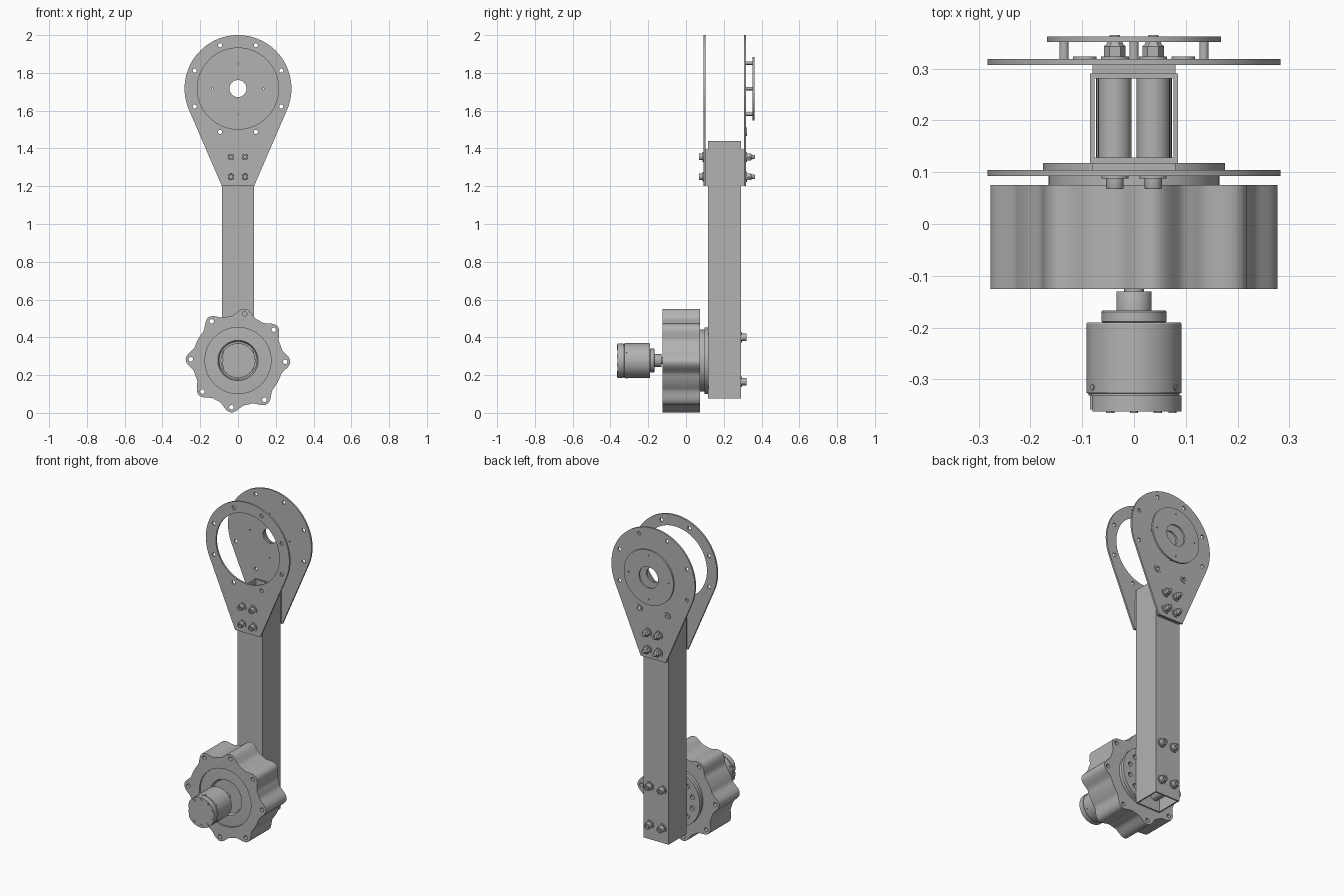
import bpy, bmesh
from math import sin, cos, pi, radians, atan2, acos, hypot

if "Cube" in bpy.data.objects:
    bpy.data.objects.remove(bpy.data.objects["Cube"])

grey = bpy.data.materials.new("machined grey")
grey.use_nodes = True
grey.diffuse_color = (0.45, 0.45, 0.45, 1)
grey.node_tree.nodes["Principled BSDF"].inputs["Base Color"].default_value = (0.45, 0.45, 0.45, 1)


def finish(obj):
    bpy.ops.object.select_all(action='DESELECT')
    obj.select_set(True)
    bpy.context.view_layer.objects.active = obj
    if obj.type == 'CURVE':
        bpy.ops.object.convert(target='MESH')
        obj = bpy.context.view_layer.objects.active
    obj.data.materials.clear()
    obj.data.materials.append(grey)
    bpy.ops.object.shade_smooth_by_angle(angle=radians(32))
    return obj


def circle(x, z, r, n=64):
    return [(x + r * cos(2 * pi * i / n), z + r * sin(2 * pi * i / n)) for i in range(n)]


def plate(name, loops, a, b, upright=True):
    """Outline with holes, extruded from a to b along y (or along z)."""
    cu = bpy.data.curves.new(name, 'CURVE')
    cu.dimensions = '2D'
    cu.fill_mode = 'BOTH'
    cu.extrude = (b - a) / 2
    for loop in loops:
        s = cu.splines.new('POLY')
        s.points.add(len(loop) - 1)
        for p, (u, v) in zip(s.points, loop):
            p.co = (u, v, 0, 1)
        s.use_cyclic_u = True
    obj = bpy.data.objects.new(name, cu)
    bpy.context.collection.objects.link(obj)
    mid = (a + b) / 2
    obj.location = (0, mid, 0) if upright else (0, 0, mid)
    if upright:
        obj.rotation_euler.x = pi / 2
    return finish(obj)


def turned(name, x, z, profile, n=48):
    """Solid of revolution about a y-directed axis; profile is (radius, y)."""
    bm = bmesh.new()
    rings = []
    for r, y in profile:
        rings.append([bm.verts.new((u, y, v)) for u, v in circle(x, z, r, n)])
    for lo, hi in zip(rings, rings[1:]):
        for i in range(n):
            j = (i + 1) % n
            bm.faces.new((lo[i], lo[j], hi[j], hi[i]))
    bm.faces.new(rings[0])
    bm.faces.new(rings[-1])
    bmesh.ops.recalc_face_normals(bm, faces=bm.faces)
    me = bpy.data.meshes.new(name)
    bm.to_mesh(me)
    bm.free()
    obj = bpy.data.objects.new(name, me)
    bpy.context.collection.objects.link(obj)
    return finish(obj)


def rod(name, x, z, r, a, b, n=32):
    return turned(name, x, z, [(r, a), (r, b)], n)


def rect(x0, x1, y0, y1):
    return [(x0, y0), (x1, y0), (x1, y1), (x0, y1)]


# Teardrop end plates
TOP, R, HALF, FOOT = 1.717, 0.283, 0.085, 1.2
dz = FOOT - TOP
start = atan2(dz, HALF) + acos(R / hypot(HALF, dz))
sweep = pi - 2 * start
teardrop = [(R * cos(start + sweep * i / 72), TOP + R * sin(start + sweep * i / 72)) for i in range(73)]
teardrop += [(-HALF, FOOT), (HALF, FOOT)]
rim_holes = []
for k in range(8):
    a = radians(22.5 + 45 * k)
    rim_holes.append(circle(0.248 * cos(a), TOP + 0.248 * sin(a), 0.011, 16))
plate("front_plate", [teardrop, circle(0, TOP, 0.215)] + rim_holes, 0.093, 0.104)

# Back plate, with a small disc held on standoffs
cross = [(0.135 * cos(k * pi / 2), TOP + 0.135 * sin(k * pi / 2)) for k in range(4)]
pins = [circle(x, z, 0.004, 12) for x, z in cross]
plate("back_plate", [teardrop, circle(0, TOP, 0.045)] + rim_holes + pins, 0.307, 0.318)
plate("back_disc", [circle(0, TOP, 0.168), circle(0, TOP, 0.065)] + pins, 0.351, 0.362)
for x, z in cross:
    plate("standoff", [circle(x, z, 0.009, 20), circle(x, z, 0.004, 12)], 0.318, 0.351)
for x in (-0.095, 0.095):
    plate("rim_washer", [circle(x, 1.488, 0.023, 24), circle(x, 1.488, 0.011, 16)], 0.318, 0.323)

# Square tube arm and the shims that space the plates from it
plate("arm_tube", [rect(-0.085, 0.085, 0.117, 0.29), rect(-0.076, 0.076, 0.128, 0.281)],
      0.075, 1.44, upright=False)
plate("front_shim", [rect(-0.08, 0.08, 1.205, 1.395)], 0.104, 0.117)
plate("back_shim", [rect(-0.08, 0.08, 1.205, 1.395)], 0.29, 0.307)

# Upper through bolts with inner spacers, washers and nuts
for x in (-0.037, 0.037):
    for z in (1.355, 1.25):
        rod("spacer", x, z, 0.032, 0.128, 0.281)
        rod("front_washer", x, z, 0.026, 0.088, 0.093)
        turned("bolt_head", x, z, [(0.009, 0.078), (0.009, 0.068), (0.016, 0.068), (0.017, 0.07),
                                   (0.017, 0.088)], 24)
        rod("back_washer", x, z, 0.027, 0.318, 0.323)
        turned("lock_nut", x, z, [(0.021, 0.323), (0.021, 0.343), (0.016, 0.347), (0.014, 0.353)], 6)
        turned("bolt_end", x, z, [(0.011, 0.323), (0.011, 0.361), (0.009, 0.365)], 20)

# Lower bolts
for x in (-0.043, 0.043):
    for z in (0.4, 0.165):
        rod("lower_spacer", x, z, 0.03, 0.128, 0.281)
        rod("lower_washer", x, z, 0.027, 0.29, 0.296)
        turned("lower_bolt_head", x, z, [(0.02, 0.296), (0.02, 0.318), (0.018, 0.321), (0.01, 0.321),
                                         (0.01, 0.312)], 24)

# Lobed gearbox housing: a round body with a raised ear at each bolt hole
HUB = 0.277
ears = [82, 41, -1.5, -56, -98, -139, -181.5, -236]


def housing_radius(deg):
    gap = min(abs((deg - e + 180) % 360 - 180) for e in ears)
    return 0.239 + (0.038 * cos(gap / 17 * pi / 2) ** 2 if gap < 17 else 0)


outline = [(housing_radius(d) * cos(radians(d)), HUB + housing_radius(d) * sin(radians(d)))
           for d in range(0, 360, 2)]
ear_holes = [circle(0.25 * cos(radians(e)), HUB + 0.25 * sin(radians(e)), 0.012, 20) for e in ears]
plate("gear_housing", [outline, circle(0, HUB, 0.175)] + ear_holes, -0.125, 0.075)

# Recessed front face and hub inside the housing
turned("housing_core", 0, HUB, [(0.03, -0.1), (0.1, -0.1), (0.107, -0.118), (0.125, -0.118),
                                (0.175, -0.115), (0.175, 0.07)], 64)

# Output flange against the arm
rod("flange_step", 0, HUB, 0.165, 0.07, 0.1, 64)
flange_holes = [circle(0.13 * cos(radians(15 + 30 * k)), HUB + 0.13 * sin(radians(15 + 30 * k)), 0.014, 20)
                for k in range(12)]
plate("output_flange", [circle(0, HUB, 0.176)] + flange_holes, 0.098, 0.118)

# Motor: shaft, collar, stepped nose and body
turned("motor_shaft", 0, HUB, [(0.019, -0.1), (0.019, -0.13), (0.033, -0.13), (0.034, -0.132),
                               (0.034, -0.167)], 40)
turned("motor_nose", 0, HUB, [(0.06, -0.167), (0.063, -0.17), (0.063, -0.188), (0.058, -0.192)], 48)
turned("motor_body", 0, HUB, [(0.09, -0.19), (0.092, -0.193), (0.092, -0.326), (0.088, -0.327),
                              (0.088, -0.331)], 64)
rod("collar_screw", 0, HUB, 0.006, -0.168, -0.166, 12)

# End cap with a flat side that carries the connector
cap = [(max(x, -0.08), z) for x, z in circle(0, HUB, 0.0915, 72)]
plate("motor_cap", [cap], -0.362, -0.331)
for z in (0.25, 0.285):
    plate("connector", [rect(-0.085, -0.078, z, z + 0.024)], -0.358, -0.328)
for k in range(10):
    a = radians(36 * k + 18)
    if cos(a) > -0.9:
        rod("cap_screw", 0.078 * cos(a), HUB + 0.078 * sin(a), 0.008, -0.365, -0.362, 16)

# Small screws around the motor side
for k in range(6):
    a = radians(30 + 60 * k)
    bpy.ops.mesh.primitive_cylinder_add(vertices=16, radius=0.006, depth=0.006,
                                        location=(0.091 * cos(a), -0.315, HUB + 0.091 * sin(a)),
                                        rotation=(0, pi / 2 - a, 0))
    bpy.context.object.name = "side_screw"
    finish(bpy.context.object)
